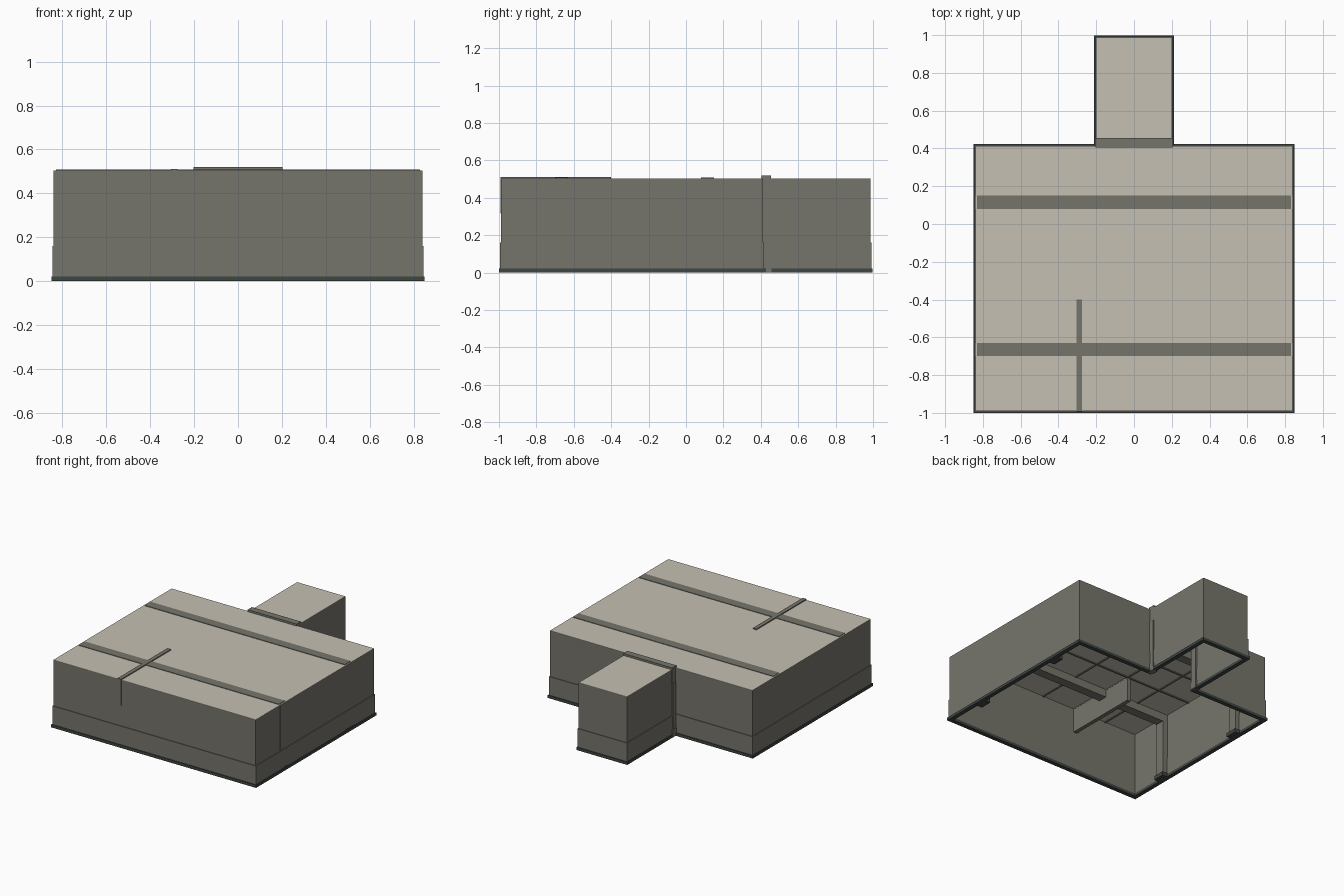
import bpy
import bmesh

cube = bpy.data.objects.get("Cube")
if cube:
    bpy.data.objects.remove(cube, do_unlink=True)


def material(name, r, g, b):
    m = bpy.data.materials.new(name)
    m.use_nodes = True
    m.diffuse_color = (r, g, b, 1)
    m.node_tree.nodes["Principled BSDF"].inputs["Base Color"].default_value = (r, g, b, 1)
    return m


plaster = material("warm beige", 0.56, 0.53, 0.45)
stone = material("stone grey", 0.18, 0.178, 0.148)
trim = material("dark trim", 0.048, 0.061, 0.054)


def finish(name, bm, mat):
    bmesh.ops.recalc_face_normals(bm, faces=bm.faces)
    mesh = bpy.data.meshes.new(name)
    bm.to_mesh(mesh)
    bm.free()
    mesh.materials.append(mat)
    obj = bpy.data.objects.new(name, mesh)
    bpy.context.collection.objects.link(obj)
    return obj


def box(name, xs, ys, zs, mat):
    bm = bmesh.new()
    bmesh.ops.create_cube(bm, size=1)
    for v in bm.verts:
        for axis, (lo, hi) in enumerate((xs, ys, zs)):
            v.co[axis] = lo if v.co[axis] < 0 else hi
    return finish(name, bm, mat)


# Plan of the room with its rear alcove, grown outward by d
def outline(d):
    half = [(0.84 + d, -0.99 - d), (0.84 + d, 0.413 + d),
            (0.2 + d, 0.413 + d), (0.2 + d, 0.987 + d)]
    return half + [(-x, y) for x, y in reversed(half)]


# Hollow band following the plan
def band(name, outer, inner, z0, z1, mat):
    bm = bmesh.new()
    loops = [[bm.verts.new((x, y, z)) for x, y in outline(d)]
             for d, z in ((outer, z0), (outer, z1), (inner, z1), (inner, z0))]
    n = len(loops[0])
    for k in range(4):
        a, b = loops[k], loops[(k + 1) % 4]
        for i in range(n):
            j = (i + 1) % n
            bm.faces.new((a[i], a[j], b[j], b[i]))
    return finish(name, bm, mat)


# Walls, wainscot and skirting
band("walls", 0, -0.01, 0.005, 0.501, stone)
band("wainscot", 0.005, -0.015, 0.005, 0.16, stone)
band("skirting", 0.011, -0.02, 0, 0.021, trim)

# Ceiling slab
bm = bmesh.new()
slab = bm.faces.new([bm.verts.new((x, y, 0.5)) for x, y in outline(0)])
top = bmesh.ops.extrude_face_region(bm, geom=[slab])["geom"]
for v in top:
    if isinstance(v, bmesh.types.BMVert):
        v.co.z = 0.504
finish("ceiling", bm, plaster)

# Cross beams carried on pilasters with dark plinths
for label, y in (("front", -0.665), ("rear", 0.115)):
    box(label + "_beam", (-0.83, 0.83), (y - 0.035, y + 0.035), (0.44, 0.508), stone)
    for side, s in (("left", 1), ("right", -1)):
        box(f"{label}_{side}_pilaster", sorted((s * 0.79, s * 0.841)),
            (y - 0.035, y + 0.035), (0.005, 0.5), stone)
        box(f"{label}_{side}_plinth", sorted((s * 0.78, s * 0.845)),
            (y - 0.045, y + 0.045), (0, 0.03), trim)

# Thin ceiling battens
for i in range(-2, 3):
    x = i * 0.28
    box("long_batten", (x - 0.006, x + 0.006), (-0.98, 0.4), (0.494, 0.501), stone)
for y in (-0.4, -0.14):
    box("cross_batten", (-0.83, 0.83), (y - 0.006, y + 0.006), (0.493, 0.501), stone)

# Hanging partition
box("hanging_partition", (-0.305, -0.275), (-0.992, -0.4), (0.315, 0.511), stone)

# Alcove opening frame
box("alcove_lintel", (-0.203, 0.203), (0.405, 0.455), (0.4, 0.519), stone)
for side, s in (("left", 1), ("right", -1)):
    box(side + "_alcove_post", sorted((s * 0.175, s * 0.208)),
        (0.407, 0.453), (0, 0.4), stone)
    box(side + "_alcove_post_foot", sorted((s * 0.17, s * 0.212)),
        (0.403, 0.458), (0, 0.06), stone)
